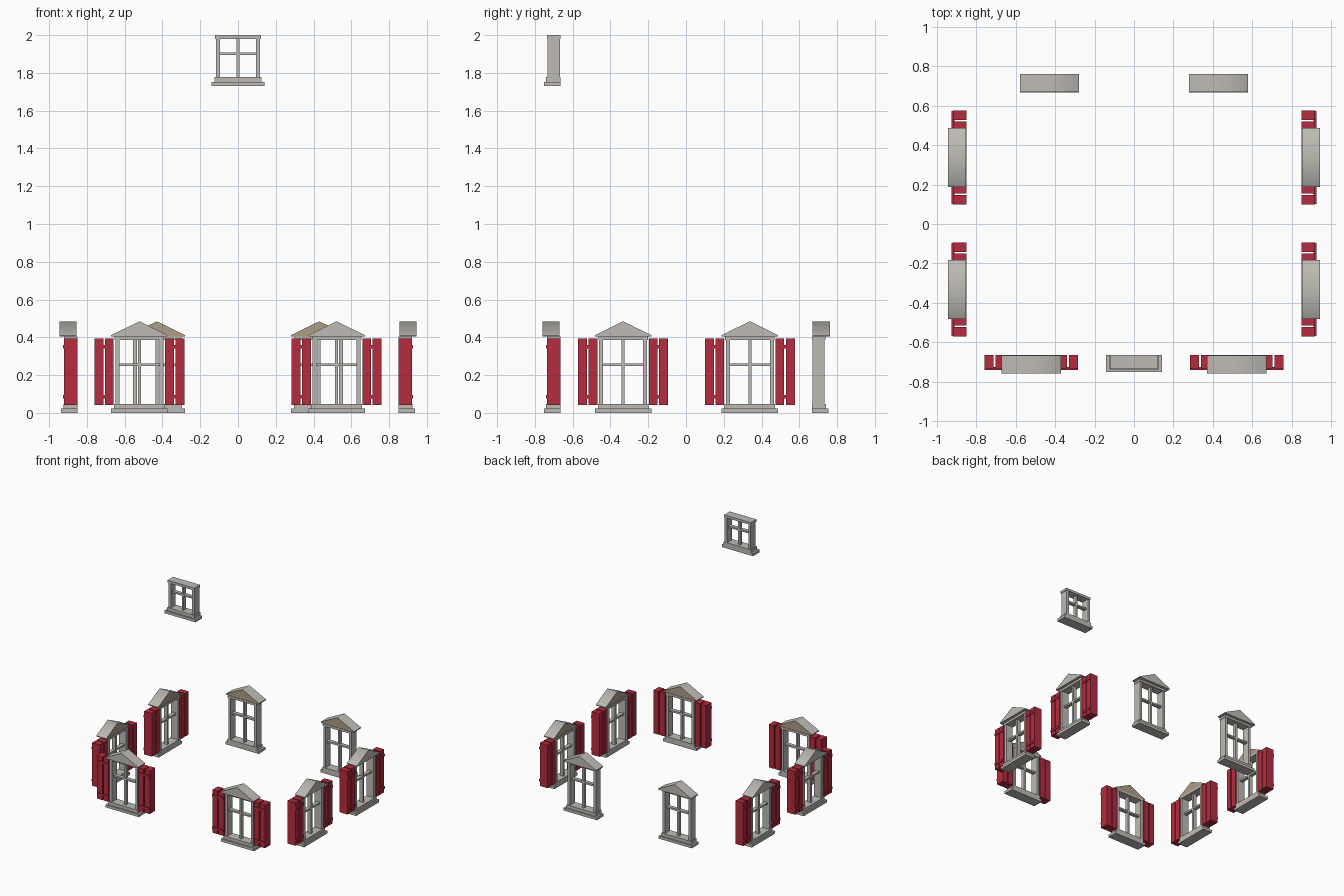
import bpy, bmesh
from math import pi
from mathutils import Matrix, Vector

cube = bpy.data.objects.get("Cube")
if cube:
    bpy.data.objects.remove(cube, do_unlink=True)


def material(name, rgb):
    m = bpy.data.materials.new(name)
    m.use_nodes = True
    m.diffuse_color = (*rgb, 1)
    m.node_tree.nodes["Principled BSDF"].inputs["Base Color"].default_value = (*rgb, 1)
    return m


stone = material("grey stone", (0.52, 0.50, 0.47))
red = material("red paint", (0.46, 0.025, 0.05))
tan = material("tan plaster", (0.42, 0.34, 0.24))


def finish(bm, name, mats, place):
    mesh = bpy.data.meshes.new(name)
    bmesh.ops.recalc_face_normals(bm, faces=bm.faces)
    bm.to_mesh(mesh)
    bm.free()
    for m in mats:
        mesh.materials.append(m)
    obj = bpy.data.objects.new(name, mesh)
    obj.matrix_world = place
    bpy.context.collection.objects.link(obj)


# Boxes are (x0, x1, depth0, depth1, z0, z1); depth runs outward along local -y
def boxes(name, mat, place, parts):
    bm = bmesh.new()
    for x0, x1, d0, d1, z0, z1 in parts:
        centre = Vector(((x0 + x1) / 2, -(d0 + d1) / 2, (z0 + z1) / 2))
        size = Matrix.Diagonal((x1 - x0, d1 - d0, z1 - z0, 1))
        bmesh.ops.create_cube(bm, size=1, matrix=Matrix.Translation(centre) @ size)
    finish(bm, name, [mat], place)


def window_body(name, place, half, sill_half, bottom, top, rail, bar_z):
    post = 0.021
    boxes(name + "_sill", stone, place, [
        (-sill_half, sill_half, 0, 0.087, bottom, bottom + 0.022),
        (-half - 0.007, half + 0.007, 0, 0.075, bottom + 0.022, bottom + 0.047)])
    boxes(name + "_frame", stone, place, [
        (-half, -half + post, 0.003, 0.067, bottom + 0.047, top - rail),
        (half - post, half, 0.003, 0.067, bottom + 0.047, top - rail),
        (-half - 0.004, half + 0.004, 0, 0.072, top - rail, top)])
    boxes(name + "_glazing_bars", stone, place, [
        (-0.008, 0.008, 0.02, 0.05, bottom + 0.047, top - rail),
        (-half + post, half - post, 0.02, 0.05, bar_z - 0.007, bar_z + 0.007)])


# Gable cap: smooth slopes across the ridge, tan inner face
def pediment(name, place):
    outline = [(-0.15, 0.404), (0.15, 0.404), (0.15, 0.411), (0, 0.485), (-0.15, 0.411)]
    bm = bmesh.new()
    inner = bm.faces.new([bm.verts.new((x, -0.004, z)) for x, z in outline])
    inner.material_index = 1
    side = bmesh.ops.extrude_face_region(bm, geom=[inner], use_keep_orig=True)["geom"]
    bmesh.ops.translate(bm, vec=(0, -0.091, 0),
                        verts=[v for v in side if isinstance(v, bmesh.types.BMVert)])
    bm.normal_update()
    for f in bm.faces:
        f.material_index = int(all(v.co.y > -0.01 for v in f.verts))
        f.smooth = abs(f.normal.x) > 0.1 and abs(f.normal.z) > 0.1
    for e in bm.edges:
        e.smooth = all(abs(v.co.x) < 0.001 for v in e.verts)
    finish(bm, name + "_pediment", [stone, tan], place)


# Each shutter: two thick boards joined by two battens
def shutters(name, place):
    for side, label in ((-1, "right"), (1, "left")):
        parts = []
        for a, b in ((0.136, 0.182), (0.191, 0.238)):
            parts.append((*sorted((side * a, side * b)), 0, 0.07, 0.042, 0.394))
        x0, x1 = sorted((side * 0.137, side * 0.237))
        for z in (0.085, 0.35):
            parts.append((x0, x1, 0.062, 0.077, z - 0.009, z + 0.009))
        boxes(f"{name}_{label}_shutter", red, place, parts)


# Ground floor windows: name, x, y, turn, has shutters
layout = []
for s, label in ((-1, "right"), (1, "left")):
    layout += [("front_" + label, s * 0.522, -0.665, 0, True),
               ("back_" + label, s * 0.43, 0.667, pi, False),
               (label + "_side_front", s * 0.85, -0.333, s * pi / 2, True),
               (label + "_side_back", s * 0.85, 0.338, s * pi / 2, True)]

for name, x, y, turn, shuttered in layout:
    place = Matrix.Translation((x, y, 0)) @ Matrix.Rotation(turn, 4, "Z")
    name += "_window"
    window_body(name, place, 0.127, 0.15, 0, 0.404, 0.018, 0.255)
    pediment(name, place)
    if shuttered:
        shutters(name, place)

# Small upper window
window_body("upper_window", Matrix.Translation((0, -0.665, 0)),
            0.117, 0.141, 1.731, 2.0, 0.02, 1.902)
